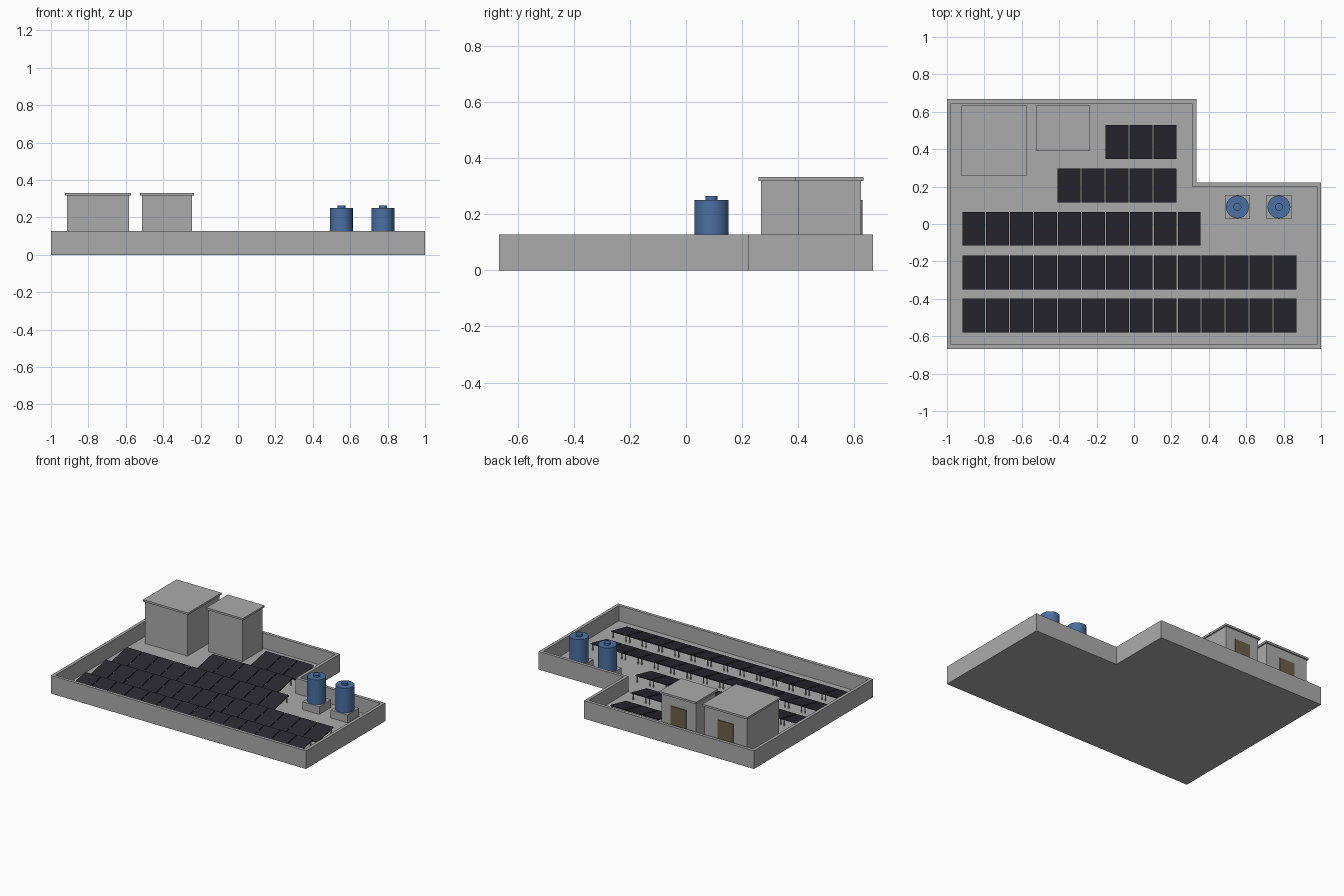
import bpy, bmesh, math
from mathutils import Matrix, Vector

if "Cube" in bpy.data.objects:
    bpy.data.objects.remove(bpy.data.objects["Cube"])


def material(name, rgb):
    m = bpy.data.materials.new(name)
    m.diffuse_color = (*rgb, 1)
    m.use_nodes = True
    m.node_tree.nodes["Principled BSDF"].inputs["Base Color"].default_value = m.diffuse_color
    return m


CONCRETE = material("concrete_grey", (0.41, 0.41, 0.41))
PANEL = material("panel_dark", (0.022, 0.022, 0.03))
FRAME = material("frame_silver", (0.45, 0.46, 0.47))
TANK = material("tank_blue", (0.07, 0.16, 0.36))
DOOR = material("door_brown", (0.15, 0.115, 0.065))


def finish(name, bm, mat):
    bmesh.ops.recalc_face_normals(bm, faces=bm.faces)
    me = bpy.data.meshes.new(name)
    bm.to_mesh(me)
    bm.free()
    me.materials.append(mat)
    ob = bpy.data.objects.new(name, me)
    bpy.context.collection.objects.link(ob)
    return ob


def add_box(bm, lo, hi, mat=Matrix()):
    lo, hi = Vector(lo), Vector(hi)
    m = mat @ Matrix.Translation((lo + hi) / 2) @ Matrix.Diagonal((*(hi - lo), 1))
    bmesh.ops.create_cube(bm, size=1, matrix=m)


def box(name, lo, hi, mat):
    bm = bmesh.new()
    add_box(bm, lo, hi)
    return finish(name, bm, mat)


# L-shaped roof tray: outer wall, wall top, inner wall, sunken floor
H, FLOOR, T = 0.128, 0.02, 0.022
X, Y, NX, NY = 1.0, 0.667, 0.333, 0.222


def outline(d):
    return [(-X + d, -Y + d), (X - d, -Y + d), (X - d, NY - d),
            (NX - d, NY - d), (NX - d, Y - d), (-X + d, Y - d)]


bm = bmesh.new()
rings = [[bm.verts.new((x, y, z)) for x, y in outline(d)]
         for d, z in ((0, 0), (0, H), (T, H), (T, FLOOR))]
for a, b in zip(rings, rings[1:]):
    for i in range(6):
        j = (i + 1) % 6
        bm.faces.new((a[i], a[j], b[j], b[i]))
bm.faces.new(rings[0][::-1])
bm.faces.new(rings[-1])
finish("roof_tray", bm, CONCRETE)

# Two roof cabins with overhanging slabs and rear doors
for name, x0, x1, y0 in (("large_cabin", -0.915, -0.582, 0.268),
                         ("small_cabin", -0.513, -0.245, 0.400)):
    y1, o, c = 0.623, 0.01, (x0 + x1) / 2
    box(name + "_walls", (x0, y0, FLOOR), (x1, y1, 0.32), CONCRETE)
    box(name + "_roof", (x0 - o, y0 - o, 0.318), (x1 + o, y1 + o, 0.332), CONCRETE)
    box(name + "_door", (c - 0.06, y1 - 0.002, FLOOR), (c + 0.06, y1 + 0.006, 0.25), DOOR)

# Water tanks on plinths, each a lathed profile
PROFILE = [(0, 0.075), (0.061, 0.075), (0.061, 0.25), (0.021, 0.25),
           (0.021, 0.264), (0, 0.264)]
for n, cx in enumerate((0.553, 0.775), 1):
    cy = 0.091
    box(f"tank_plinth_{n}", (cx - 0.066, cy - 0.065, FLOOR),
        (cx + 0.066, cy + 0.065, 0.075), CONCRETE)
    bm = bmesh.new()
    vs = [bm.verts.new((r, 0, z)) for r, z in PROFILE]
    es = [bm.edges.new(p) for p in zip(vs, vs[1:])]
    bmesh.ops.spin(bm, geom=vs + es, axis=(0, 0, 1), cent=(0, 0, 0),
                   angle=math.tau, steps=24)
    bmesh.ops.remove_doubles(bm, verts=bm.verts, dist=1e-5)
    ob = finish(f"water_tank_{n}", bm, TANK)
    ob.location = (cx, cy, 0)
    bpy.context.view_layer.objects.active = ob
    ob.select_set(True)
    bpy.ops.object.shade_smooth_by_angle(angle=math.radians(40))
    ob.select_set(False)

# Solar panel rows: tilted panels with rear legs
PITCH, W, TILT = 0.128, 0.122, math.radians(12)
ROWS = ((-0.918, -0.578, 14), (-0.918, -0.348, 14), (-0.918, -0.115, 10),
        (-0.408, 0.117, 5), (-0.152, 0.350, 3))
for n, (x0, y0, count) in enumerate(ROWS, 1):
    panels, legs = bmesh.new(), bmesh.new()
    for i in range(count):
        x = x0 + i * PITCH
        tilt = Matrix.Translation((x, y0, 0.028)) @ Matrix.Rotation(TILT, 4, "X")
        add_box(panels, (0, 0, 0), (W, 0.184, 0.006), tilt)
        for lx in (0.008, W - 0.014):
            add_box(legs, (x + lx, y0 + 0.165, FLOOR), (x + lx + 0.006, y0 + 0.171, 0.064))
            add_box(legs, (x + lx, y0 + 0.010, FLOOR), (x + lx + 0.006, y0 + 0.016, 0.031))
    finish(f"solar_panels_row_{n}", panels, PANEL)
    finish(f"panel_legs_row_{n}", legs, FRAME)
